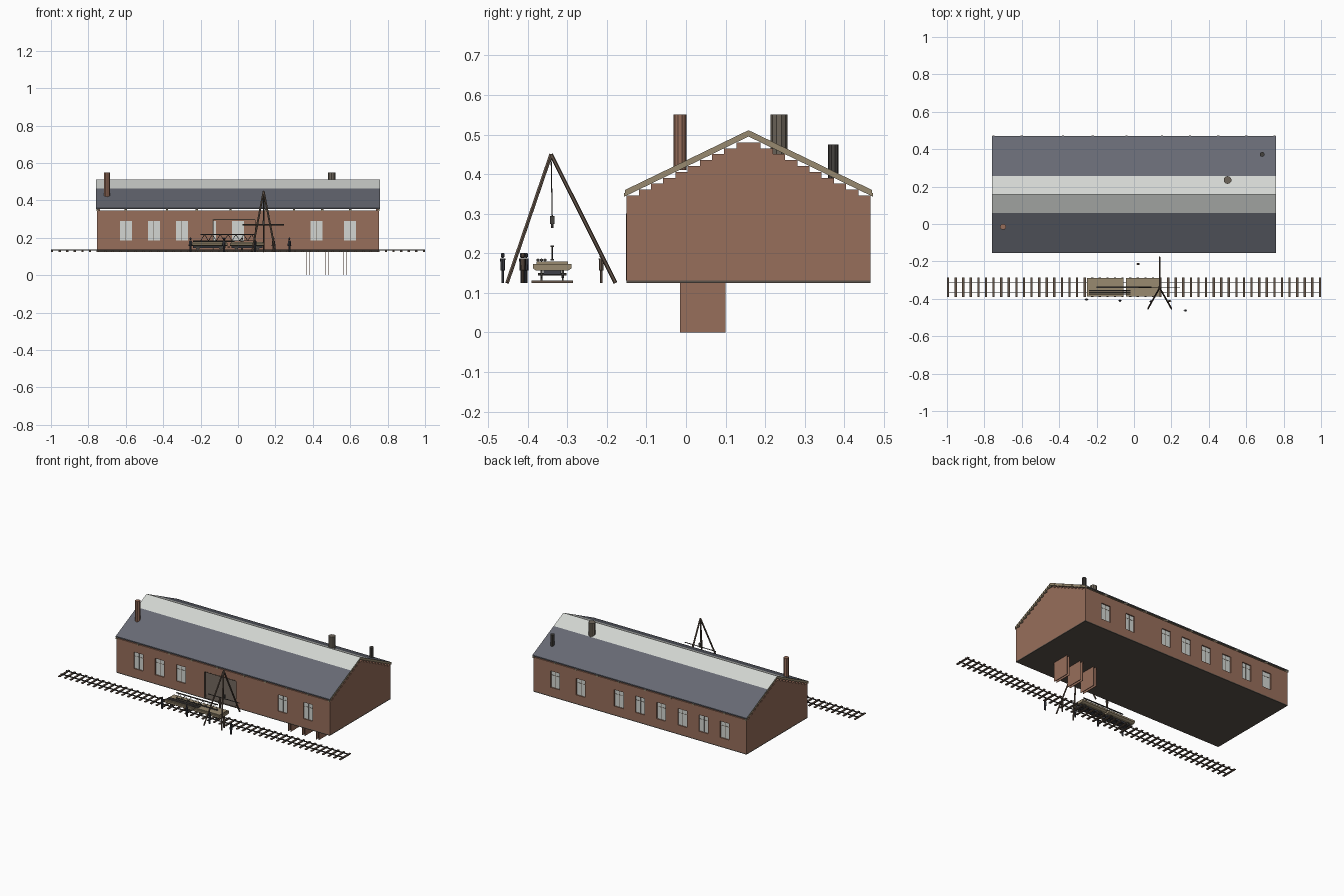
import bpy, bmesh
from math import pi
from mathutils import Vector, Matrix

cube = bpy.data.objects.get("Cube")
if cube:
    bpy.data.objects.remove(cube, do_unlink=True)


def material(name, hex_code):
    rgb = [int(hex_code[i:i + 2], 16) / 255 for i in (0, 2, 4)]
    lin = [c / 12.92 if c < 0.04 else ((c + 0.055) / 1.055) ** 2.4 for c in rgb]
    m = bpy.data.materials.new(name)
    m.use_nodes = True
    m.diffuse_color = (*lin, 1)
    m.node_tree.nodes["Principled BSDF"].inputs["Base Color"].default_value = (*lin, 1)
    return m


BRICK = material("brick", "976E5B")
SLATE = material("slate", "676A74")
GLASS = material("pale_glass", "D3D6D2")
FLOOR = material("dark_floor", "5C534B")
WOOD = material("weathered_wood", "998A70")
TIMBER = material("dark_timber", "66564A")
IRON = material("dark_iron", "45423F")
PIPE = material("grey_pipe", "6E665B")
CLOTH = material("dark_cloth", "3E4048")


def box(bm, x0, x1, y0, y1, z0, z1):
    size = Matrix.Diagonal((x1 - x0, y1 - y0, z1 - z0, 1))
    mid = Matrix.Translation(((x0 + x1) / 2, (y0 + y1) / 2, (z0 + z1) / 2))
    bmesh.ops.create_cube(bm, size=1, matrix=mid @ size)


def rod(bm, a, b, r, sides=6, r2=None):
    a, b = Vector(a), Vector(b)
    turn = (b - a).to_track_quat("Z", "Y").to_matrix().to_4x4()
    bmesh.ops.create_cone(bm, cap_ends=True, segments=sides, radius1=r,
                          radius2=r if r2 is None else r2, depth=(b - a).length,
                          matrix=Matrix.Translation((a + b) / 2) @ turn)


def prism(bm, profile, x0, x1):
    face = bm.faces.new([bm.verts.new((x0, y, z)) for y, z in profile])
    out = bmesh.ops.extrude_face_region(bm, geom=[face])["geom"]
    moved = [v for v in out if isinstance(v, bmesh.types.BMVert)]
    bmesh.ops.translate(bm, verts=moved, vec=(x1 - x0, 0, 0))


def finish(bm, name, *mats, rule=None):
    bmesh.ops.recalc_face_normals(bm, faces=bm.faces[:])
    bm.normal_update()
    if rule:
        for f in bm.faces:
            f.material_index = rule(f)
    mesh = bpy.data.meshes.new(name)
    bm.to_mesh(mesh)
    bm.free()
    for m in mats:
        mesh.materials.append(m)
    bpy.context.collection.objects.link(bpy.data.objects.new(name, mesh))


# Main dimensions
GROUND, EAVE, HALF = 0.125, 0.346, 0.755
FRONT, BACK, RIDGE = -0.15, 0.466, 0.158
FRONT_WINDOWS = (-0.6, -0.45, -0.3, 0.42, 0.6)
BACK_WINDOWS = (-0.6, -0.45, -0.3, -0.15, 0, 0.15, 0.42, 0.6)


def roof_z(y):
    return 0.511 - 0.484 * abs(y - RIDGE)


# Floor slab
bm = bmesh.new()
box(bm, -HALF, HALF, FRONT, BACK, GROUND, GROUND + 0.006)
finish(bm, "floor_slab", FLOOR)


# Long walls, made of piers, sills and lintels around the openings
def long_wall(name, y0, y1, openings):
    bm = bmesh.new()
    base, x = GROUND + 0.006, -HALF
    for a, b, z0, z1 in sorted(openings):
        box(bm, x, a, y0, y1, base, EAVE)
        if z0 > base:
            box(bm, a, b, y0, y1, base, z0)
        box(bm, a, b, y0, y1, z1, EAVE)
        x = b
    box(bm, x, HALF, y0, y1, base, EAVE)
    finish(bm, name, BRICK)


def window_holes(xs):
    return [(x - 0.032, x + 0.032, 0.185, 0.29) for x in xs]


THICK = 0.016
door = [(-0.136, 0.094, GROUND, 0.3)]
long_wall("front_wall", FRONT, FRONT + THICK, window_holes(FRONT_WINDOWS) + door)
long_wall("back_wall", BACK - THICK, BACK, window_holes(BACK_WINDOWS))

# Gable walls with stepped brick tops
half_steps = []
for i in range(10):
    y = FRONT + i * 0.0308
    half_steps += [(y, roof_z(y) - 0.016), (y + 0.0308, roof_z(y) - 0.016)]
steps = half_steps + [(2 * RIDGE - y, z) for y, z in reversed(half_steps[:-1])]
outline = [(FRONT, GROUND + 0.006)] + steps + [(BACK, GROUND + 0.006)]
for name, x in (("right_gable", -HALF), ("left_gable", HALF - THICK)):
    bm = bmesh.new()
    prism(bm, outline, x, x + THICK)
    finish(bm, name, BRICK)

# Window panes and glazing bars
panes, bars = bmesh.new(), bmesh.new()
for xs, y, out in ((FRONT_WINDOWS, FRONT, 1), (BACK_WINDOWS, BACK, -1)):
    for x in xs:
        ya, yb = sorted((y + out * 0.007, y + out * 0.011))
        box(panes, x - 0.032, x + 0.032, ya, yb, 0.185, 0.29)
        ya, yb = ya - 0.001, yb + 0.001
        box(bars, x - 0.0012, x + 0.0012, ya, yb, 0.185, 0.29)
        box(bars, x - 0.032, x + 0.032, ya, yb, 0.262, 0.2644)
finish(panes, "window_panes", GLASS)
finish(bars, "window_bars", PIPE)

# Door frame
bm = bmesh.new()
for x in (-0.136, 0.09):
    box(bm, x, x + 0.004, FRONT - 0.001, FRONT + THICK, 0.131, 0.3)
box(bm, -0.136, 0.094, FRONT - 0.001, FRONT + THICK, 0.296, 0.3)
finish(bm, "door_frame", TIMBER)


# Roof: slate slabs low down, glazing near the ridge, rafters beneath
def sloped(bm, ya, yb, top, bottom, x0, x1):
    for mirror in (False, True):
        pts = [(ya, roof_z(ya) - bottom), (yb, roof_z(yb) - bottom),
               (yb, roof_z(yb) - top), (ya, roof_z(ya) - top)]
        if mirror:
            pts = [(2 * RIDGE - y, z) for y, z in pts]
        prism(bm, pts, x0, x1)


def wooden_edges(face):
    return 1 if abs(face.normal.x) > 0.9 or face.normal.z < -0.3 else 0


for name, ya, yb, mat in (("slate_roof", -0.154, 0.06, SLATE), ("ridge_glazing", 0.06, RIDGE, GLASS)):
    bm = bmesh.new()
    sloped(bm, ya, yb, 0, 0.007, -0.758, 0.758)
    finish(bm, name, mat, WOOD, rule=wooden_edges)
bm = bmesh.new()
for x in (-0.751, -0.6, -0.38, -0.22, -0.04, 0.15, 0.3, 0.45, 0.6, 0.751):
    sloped(bm, -0.156, RIDGE, 0.007, 0.016, x - 0.006, x + 0.006)
finish(bm, "rafters", WOOD)

# Chimneys
for name, x, y, r, z0, z1, mat in (("brick_chimney", -0.7, -0.015, 0.016, 0.41, 0.55, BRICK),
                                   ("wide_flue", 0.5, 0.235, 0.021, 0.45, 0.55, PIPE),
                                   ("narrow_flue", 0.685, 0.372, 0.013, 0.39, 0.475, IRON)):
    bm = bmesh.new()
    rod(bm, (x, y, z0), (x, y, z1), r, 10)
    finish(bm, name, mat)

# Paired foundation plates under the floor
bm = bmesh.new()
for x in (0.375, 0.475, 0.574):
    for side in (-0.01, 0.007):
        box(bm, x + side, x + side + 0.003, -0.015, 0.1, 0, GROUND)
finish(bm, "foundation_plates", BRICK)

# Railway track
TRACK = -0.338
bm = bmesh.new()
for i in range(50):
    x = -0.994 + i * 1.988 / 49
    box(bm, x - 0.006, x + 0.006, TRACK - 0.052, TRACK + 0.052, GROUND, 0.131)
finish(bm, "sleepers", TIMBER)
bm = bmesh.new()
for s in (-1, 1):
    y = TRACK + s * 0.027
    box(bm, -1, 1, y - 0.002, y + 0.002, 0.131, 0.137)
finish(bm, "rails", IRON)

# Two flat wagons
deck, under, wheels = bmesh.new(), bmesh.new(), bmesh.new()
for x0, x1 in ((-0.25, -0.056), (-0.044, 0.14)):
    prism(deck, [(TRACK + y, z) for y, z in ((-0.04, 0.156), (0.04, 0.156), (0.049, 0.162),
                 (0.049, 0.173), (-0.049, 0.173), (-0.049, 0.162))], x0, x1)
    box(deck, x0 + 0.006, x1 - 0.006, TRACK - 0.04, TRACK + 0.04, 0.173, 0.179)
    box(under, x0 + 0.01, x1 - 0.01, TRACK - 0.022, TRACK + 0.022, 0.146, 0.156)
    for x in (x0 + 0.035, x1 - 0.035):
        for s in (-1, 1):
            y = TRACK + s * 0.027
            rod(wheels, (x, y - 0.003, 0.147), (x, y + 0.003, 0.147), 0.01, 10)
        rod(wheels, (x, TRACK - 0.036, 0.147), (x, TRACK + 0.036, 0.147), 0.003)
rod(under, (-0.056, TRACK, 0.152), (-0.044, TRACK, 0.152), 0.003)
finish(deck, "wagon_decks", WOOD)
finish(under, "wagon_frames", CLOTH)
finish(wheels, "wagon_wheels", IRON)

# Cargo: iron bars and a lattice girder
bm = bmesh.new()
for y in (-0.374, -0.365, -0.356):
    rod(bm, (-0.24, y, 0.183), (-0.02, y, 0.183), 0.004)
finish(bm, "cargo_bars", IRON)
bm = bmesh.new()
for z in (0.184, 0.218):
    box(bm, -0.2, 0.094, TRACK - 0.004, TRACK + 0.004, z - 0.002, z + 0.002)
for i in range(14):
    x, low = -0.2 + i * 0.021, i % 2
    rod(bm, (x, TRACK, 0.184 + low * 0.034), (x + 0.021, TRACK, 0.218 - low * 0.034), 0.0015, 4)
finish(bm, "lattice_girder", IRON)

# Tripod hoist with rope, pulley block, hook and lifted bar
apex = Vector((0.137, TRACK - 0.003, 0.45))
bm = bmesh.new()
for foot in ((0.137, -0.178, GROUND), (0.075, -0.452, GROUND), (0.2, -0.452, GROUND)):
    rod(bm, foot, apex, 0.005)
finish(bm, "tripod_legs", TIMBER)
bm = bmesh.new()
rod(bm, apex, (0.137, TRACK, 0.29), 0.0015, 5)
box(bm, 0.131, 0.143, TRACK - 0.006, TRACK + 0.006, 0.274, 0.294)
rod(bm, (0.137, TRACK, 0.274), (0.137, TRACK, 0.264), 0.003)
rod(bm, (0.025, TRACK, 0.27), (0.247, TRACK, 0.27), 0.0028)
finish(bm, "hoist_tackle", IRON)

# Workers
people = ((-0.254, -0.404, CLOTH), (-0.075, -0.41, CLOTH), (0.022, -0.214, TIMBER),
          (0.09, -0.415, CLOTH), (0.19, -0.412, TIMBER), (0.275, -0.463, CLOTH))
for n, (x, y, mat) in enumerate(people, 1):
    bm = bmesh.new()
    for s in (-1, 1):
        rod(bm, (x + s * 0.003, y, GROUND), (x + s * 0.003, y, 0.16), 0.003)
        rod(bm, (x + s * 0.008, y, 0.156), (x + s * 0.006, y, 0.184), 0.002)
    rod(bm, (x, y, 0.157), (x, y, 0.187), 0.0055, 8, 0.0065)
    head = Matrix.Translation((x, y, 0.193))
    bmesh.ops.create_icosphere(bm, subdivisions=1, radius=0.0055, matrix=head)
    rod(bm, (x, y, 0.196), (x, y, 0.201), 0.005, 8, 0.003)
    finish(bm, f"worker_{n}", mat)
